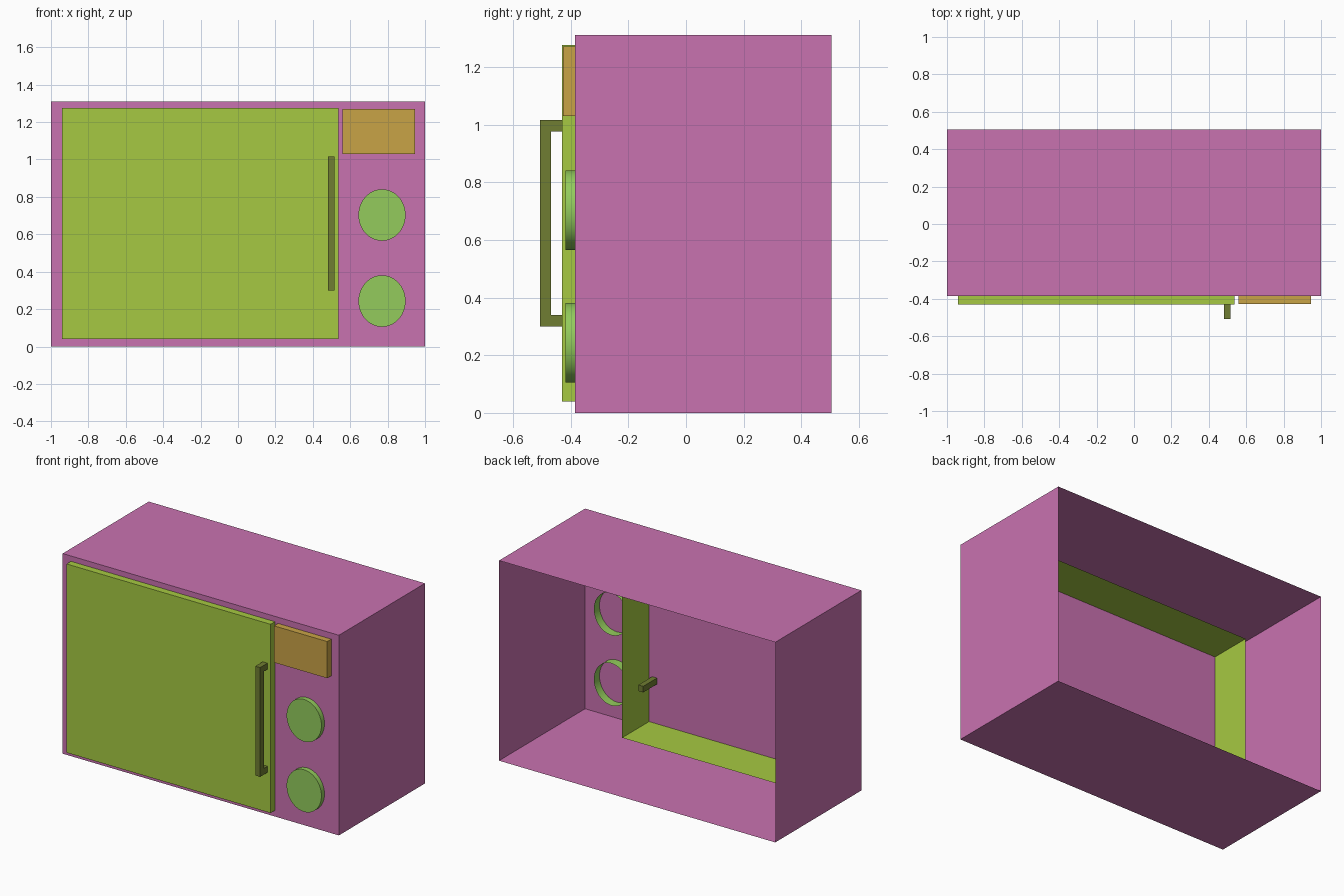
import bpy
import bmesh
from math import pi
from mathutils import Matrix, Vector

cube = bpy.data.objects.get("Cube")
if cube:
    bpy.data.objects.remove(cube, do_unlink=True)


def material(name, rgb):
    mat = bpy.data.materials.new(name)
    mat.use_nodes = True
    mat.diffuse_color = (*rgb, 1)
    mat.node_tree.nodes["Principled BSDF"].inputs["Base Color"].default_value = (*rgb, 1)
    return mat


def finish(name, bm, mat):
    mesh = bpy.data.meshes.new(name)
    bm.to_mesh(mesh)
    bm.free()
    mesh.materials.append(mat)
    obj = bpy.data.objects.new(name, mesh)
    bpy.context.collection.objects.link(obj)
    return obj


def open_back(bm):
    """Remove the rear cap so the part is a shell."""
    bm.normal_update()
    rear = [f for f in bm.faces if f.normal.y > 0.9]
    bmesh.ops.delete(bm, geom=rear, context='FACES')


def shell_box(name, low, high, mat):
    low, high = Vector(low), Vector(high)
    bm = bmesh.new()
    place = Matrix.Translation((low + high) / 2) @ Matrix.Diagonal((*(high - low), 1))
    bmesh.ops.create_cube(bm, size=1, matrix=place)
    open_back(bm)
    return finish(name, bm, mat)


def knob(name, z, mat):
    front, rear = -0.417, -0.327
    bm = bmesh.new()
    place = (Matrix.Translation((0.77, (front + rear) / 2, z))
             @ Matrix.Diagonal((0.126, 1, 0.138, 1))
             @ Matrix.Rotation(pi / 2, 4, 'X'))
    bmesh.ops.create_cone(bm, cap_ends=True, segments=48, radius1=1, radius2=1,
                          depth=rear - front, matrix=place)
    open_back(bm)
    for f in bm.faces:
        f.smooth = abs(f.normal.y) < 0.5
    return finish(name, bm, mat)


def u_handle(name, mat):
    """U-shaped side profile extruded across its width."""
    front, grip, rear = -0.507, -0.468, -0.243
    bottom, top, thick = 0.30, 1.015, 0.04
    outline = [(rear, bottom), (front, bottom), (front, top), (rear, top),
               (rear, top - thick), (grip, top - thick),
               (grip, bottom + thick), (rear, bottom + thick)]
    bm = bmesh.new()
    side = bm.faces.new([bm.verts.new((0.48, y, z)) for y, z in outline])
    grown = bmesh.ops.extrude_face_region(bm, geom=[side], use_keep_orig=True)
    verts = [v for v in grown["geom"] if isinstance(v, bmesh.types.BMVert)]
    bmesh.ops.translate(bm, verts=verts, vec=(0.035, 0, 0))
    bmesh.ops.recalc_face_normals(bm, faces=bm.faces)
    return finish(name, bm, mat)


pink = material("pink", (0.584, 0.168, 0.434))
lime = material("lime", (0.381, 0.584, 0.054))
amber = material("amber", (0.584, 0.366, 0.061))
green = material("green", (0.292, 0.597, 0.107))
olive = material("olive", (0.162, 0.205, 0.032))

# Cabinet, door and display are shells open at the back
shell_box("cabinet", (-1, -0.385, 0), (1, 0.505, 1.31), pink)
shell_box("door", (-0.94, -0.43, 0.04), (0.537, -0.107, 1.275), lime)
shell_box("display", (0.56, -0.427, 1.03), (0.945, -0.2, 1.27), amber)

# Control knobs
for label, height in (("upper_knob", 0.703), ("lower_knob", 0.243)):
    knob(label, height, green)

# Door handle
u_handle("door_handle", olive)
